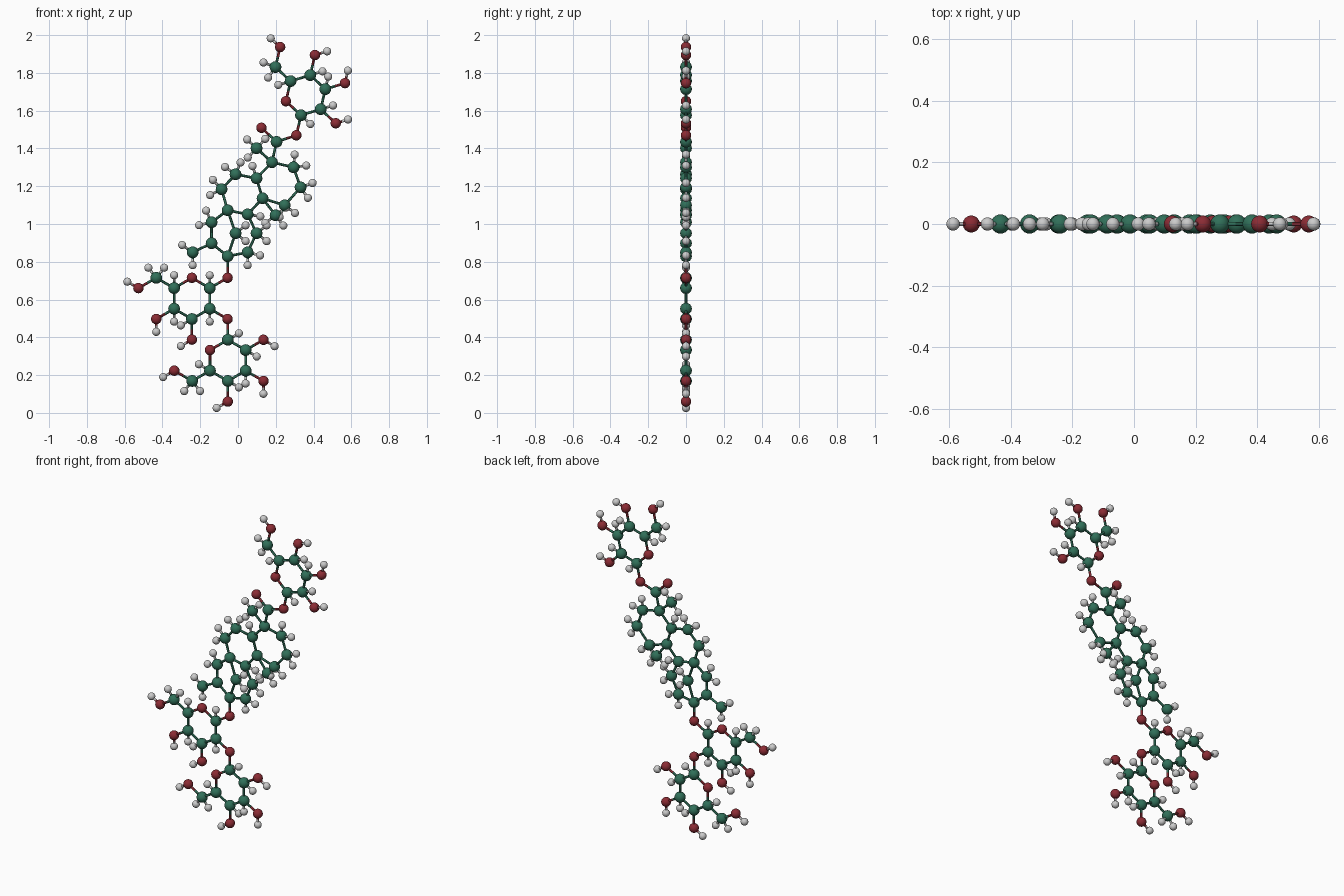
import bpy, bmesh
from math import cos, sin, radians
from mathutils import Vector, Matrix

if "Cube" in bpy.data.objects:
    bpy.data.objects.remove(bpy.data.objects["Cube"])

BOND, HBOND, STICK = 0.109, 0.068, 0.007
RADIUS = {"C": 0.031, "O": 0.0275, "H": 0.0215}
LABEL = {"C": "carbon", "O": "oxygen", "H": "hydrogen"}


def material(name, color):
    m = bpy.data.materials.new(name)
    m.diffuse_color = color
    m.use_nodes = True
    m.node_tree.nodes["Principled BSDF"].inputs["Base Color"].default_value = m.diffuse_color
    return m


MATS = {"C": material("green", (0.03, 0.16, 0.10, 1)),
        "O": material("red", (0.26, 0.025, 0.035, 1))}
groups = {}  # (part, element, kind) -> bmesh


def mesh_for(part, el, kind):
    return groups.setdefault((part, el, kind), bmesh.new())


def atom(part, el, x, z):
    pos = Vector((x, 0, z))
    bmesh.ops.create_uvsphere(mesh_for(part, el, "atoms"), u_segments=24, v_segments=14,
                              radius=RADIUS[el], matrix=Matrix.Translation(pos))
    return part, el, pos


def bond(a, b):
    # two half sticks, each coloured like its own atom
    mid = (a[2] + b[2]) / 2
    for part, el, p in (a, b):
        d = mid - p
        m = Matrix.Translation((p + mid) / 2) @ d.to_track_quat("Z", "Y").to_matrix().to_4x4()
        bmesh.ops.create_cone(mesh_for(part, el, "bonds"), cap_ends=True, segments=12,
                              radius1=STICK, radius2=STICK, depth=d.length, matrix=m)


def grow(parent, el, angle):
    # new atom bonded to its parent in the given direction
    length = HBOND if el == "H" else BOND
    t = radians(angle)
    p = parent[2]
    new = atom(parent[0], el, p.x + length * cos(t), p.z + length * sin(t))
    bond(parent, new)
    return new


def sugar(part, cx, cz, start, s, t, h1, first_o=True, cap_o2=True):
    # six-ring: carbons 1-5 then the ring oxygen, running in direction s
    ang = [start + s * 60 * k for k in range(6)]
    ring = [atom(part, "CCCCCO"[k], cx + BOND * cos(radians(a)), cz + BOND * sin(radians(a)))
            for k, a in enumerate(ang)]
    for k in range(6):
        bond(ring[k], ring[(k + 1) % 6])
    # hydrogens on the ring
    for k, sign in enumerate((h1, 1, 1, -1, 1)):
        grow(ring[k], "H", ang[k] + sign * 60 * s)
    # hydroxyl groups
    ox = {}
    for k, sign in ((1, 1), (2, 1), (3, t)):
        ox[k] = grow(ring[k], "O", ang[k])
        if k > 1 or cap_o2:
            grow(ox[k], "H", ang[k] + sign * 60 * s)
    # side arm
    arm = grow(ring[4], "C", ang[4])
    grow(grow(arm, "O", ang[4] + t * 60 * s), "H", ang[4])
    for h in (22, 98):
        grow(arm, "H", ang[4] - t * h * s)
    link = grow(ring[0], "O", ang[0]) if first_o else None
    return ring[0], link, ox[1]


# three sugar rings
_, mid_link, mid_o2 = sugar("middle_sugar", -0.244, 0.606, 30, -1, -1, -1, cap_o2=False)
low_c1, _, _ = sugar("lower_sugar", -0.054, 0.278, 90, -1, 1, 1, first_o=False)
_, top_link, _ = sugar("upper_sugar", 0.358, 1.682, 257, 1, -1, 1)
bond(low_c1, mid_o2)

# fused-ring core: carbon positions
CORE = {1: (0.247, 1.099), 2: (0.331, 1.194), 3: (0.294, 1.300), 4: (0.180, 1.327),
        5: (0.098, 1.242), 6: (-0.013, 1.263), 7: (-0.087, 1.184), 8: (-0.055, 1.073),
        9: (0.051, 1.051), 10: (0.130, 1.136), 11: (0.098, 0.951), 12: (0.051, 0.850),
        13: (-0.055, 0.829), 14: (-0.013, 0.951), 15: (-0.140, 1.009), 16: (-0.140, 0.898),
        17: (-0.240, 0.850), 18: (0.098, 1.401), 19: (0.204, 1.435), 20: (0.199, 1.046)}
core = {k: atom("core", "C", *p) for k, p in CORE.items()}
CHAINS = [(1, 2, 3, 4, 5, 6, 7, 8, 9, 11, 12, 13, 16, 15, 8, 14, 13),
          (1, 10, 5), (9, 10, 20), (16, 17), (18, 4, 19)]
for chain in CHAINS:
    for a, b in zip(chain, chain[1:]):
        bond(core[a], core[b])
grow(core[19], "O", 137)
bond(core[19], top_link)
bond(core[13], mid_link)

# core hydrogens: directions per carbon
CORE_H = {1: (-37, -113), 2: (20, -55), 3: (85, 8), 5: (108,), 6: (145, 67),
          7: (133, 207), 9: (-9,), 11: (38, -38), 12: (-14, -90), 14: (38, -38),
          15: (115, 193), 17: (145, -90), 18: (47, 137, 227), 20: (-53, 37, -143)}
for k, angles in CORE_H.items():
    for a in angles:
        grow(core[k], "H", a)

# turn the collected parts into objects
for (part, el, kind), bm in groups.items():
    name = f"{part}_{LABEL[el]}_{kind}"
    me = bpy.data.meshes.new(name)
    bm.to_mesh(me)
    bm.free()
    if el in MATS:
        me.materials.append(MATS[el])
    ob = bpy.data.objects.new(name, me)
    bpy.context.collection.objects.link(ob)
    ob.select_set(True)
    bpy.context.view_layer.objects.active = ob
bpy.ops.object.shade_smooth_by_angle()
